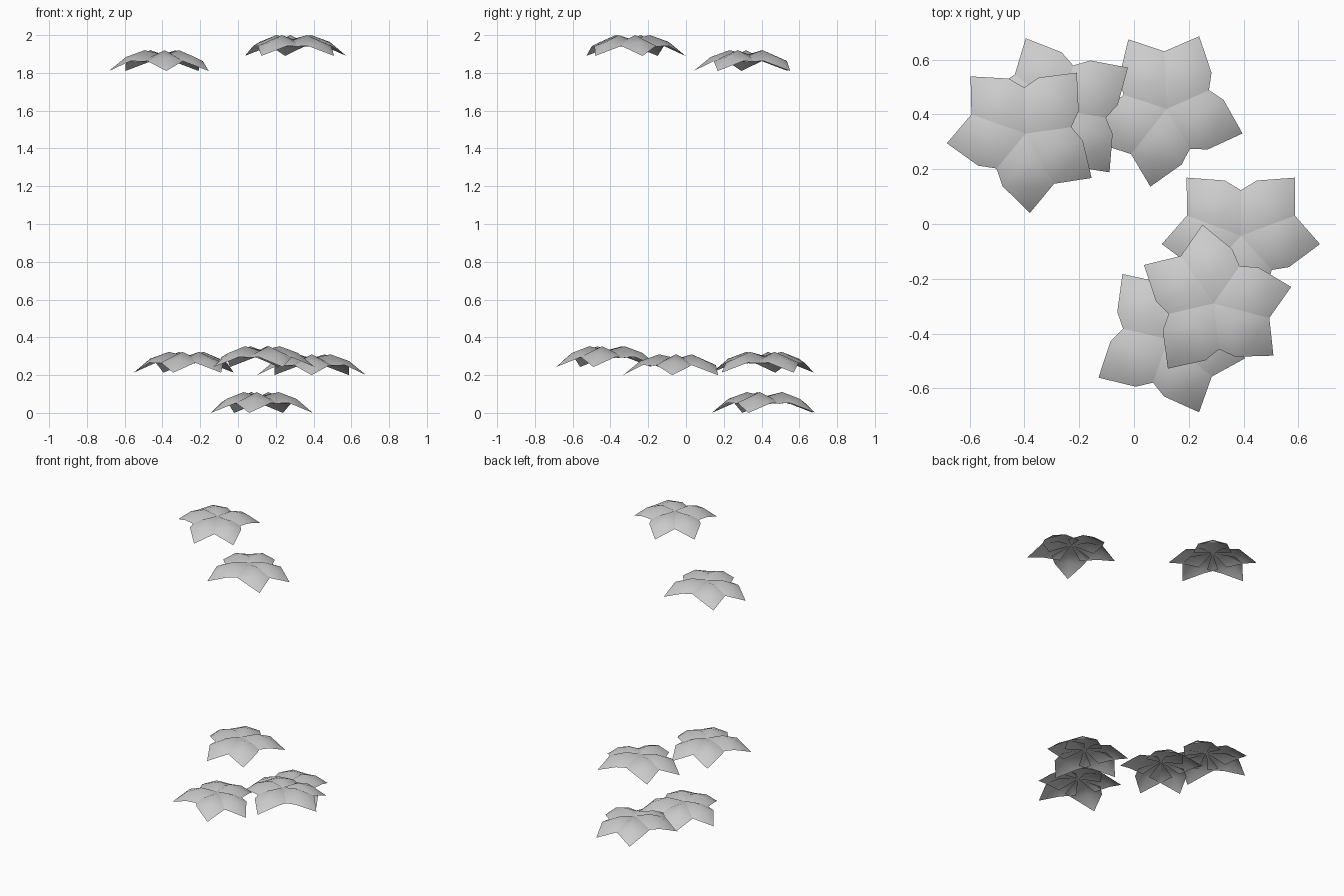
import bpy
from math import radians, cos, sin

if "Cube" in bpy.data.objects:
    bpy.data.objects.remove(bpy.data.objects["Cube"])

# Half of one drooping petal pointing along +x: ridge line, shoulder, tucked corner
RIDGE = [(0, 0, -.022), (.10, 0, 0), (.20, 0, -.036), (.29, 0, -.11)]
SHOULDER, CORNER = (.187, .095, -.057), (.08, .125, -.062)
# Petal directions around the blossom, relative to its axis petal
FAN = (0, 84, 137, -137, -84)


def mirror_y(p):
    return (p[0], -p[1], p[2])


PETAL = RIDGE + [SHOULDER, CORNER, mirror_y(SHOULDER), mirror_y(CORNER)]
FACES = [(0, 1, 5), (1, 2, 4, 5), (2, 3, 4),
         (0, 7, 1), (1, 7, 6, 2), (2, 6, 3)]


def blossom_mesh():
    verts, faces = [], []
    for ang in FAN:
        c, s = cos(radians(ang)), sin(radians(ang))
        base = len(verts)
        verts += [(x * c - y * s, x * s + y * c, z) for x, y, z in PETAL]
        faces += [tuple(base + i for i in f) for f in FACES]
    me = bpy.data.meshes.new("blossom")
    me.from_pydata(verts, [], faces)
    me.shade_smooth()
    return me


# Blossoms: name, centre x, centre y, top z, direction of axis petal
BLOSSOMS = [
    ("blossom_top_front", .29, -.29, 2.0, 235),
    ("blossom_top_back", -.395, .33, 1.92, 50),
    ("blossom_ground", .12, .42, .11, -18),
    ("blossom_low_front", .124, -.42, .353, 209),
    ("blossom_low_back", -.268, .417, .323, 32),
    ("blossom_low_right", .39, -.043, .31, 270),
]

mesh = blossom_mesh()
for name, x, y, z, ang in BLOSSOMS:
    ob = bpy.data.objects.new(name, mesh)
    ob.location = (x, y, z)
    ob.rotation_euler.z = radians(ang)
    bpy.context.collection.objects.link(ob)
